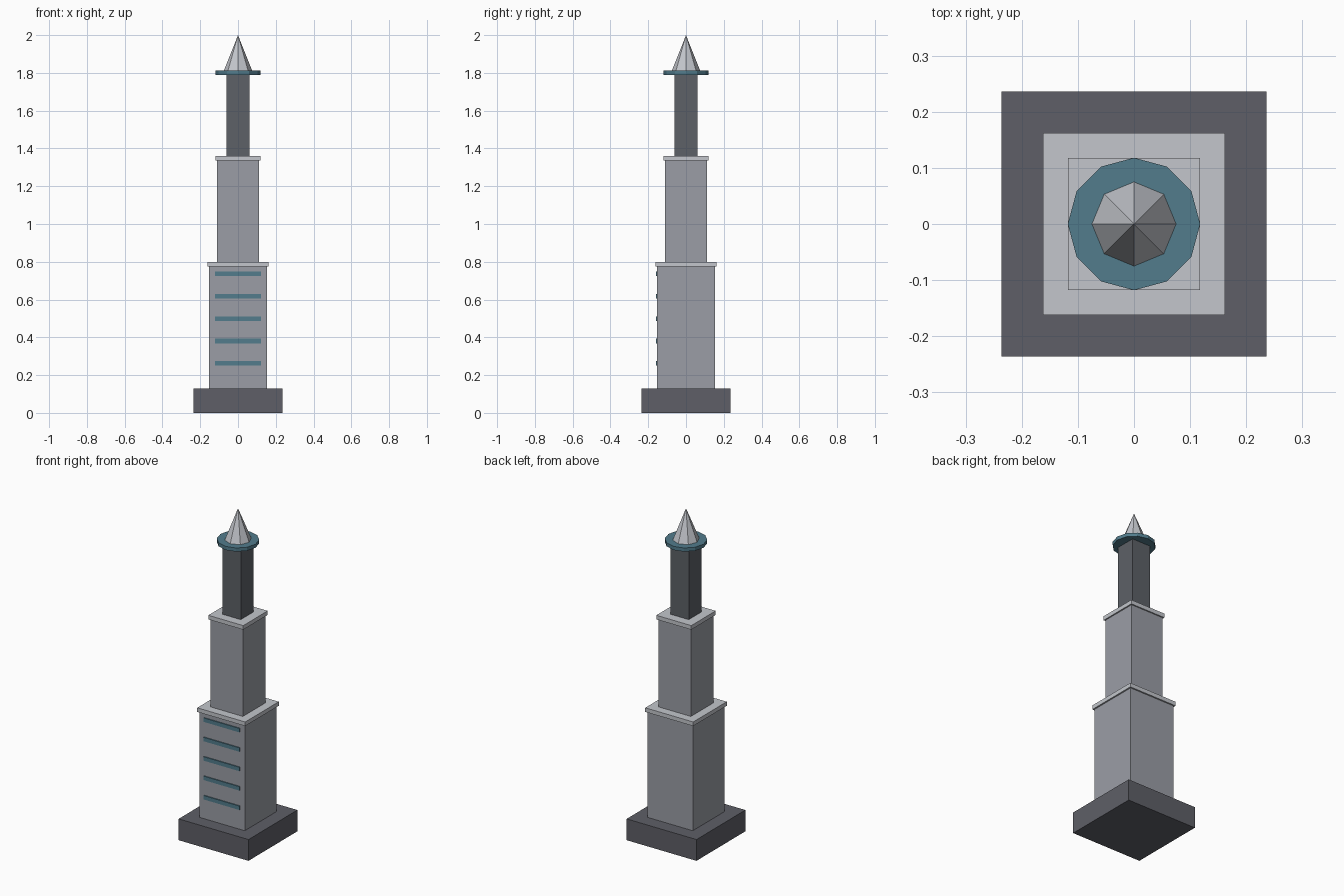
import bpy
from math import pi

if "Cube" in bpy.data.objects:
    bpy.data.objects.remove(bpy.data.objects["Cube"], do_unlink=True)


def material(name, hex_code):
    """One flat colour, converted from display hex to linear."""
    rgb = [int(hex_code[i:i + 2], 16) / 255 for i in (0, 2, 4)]
    colour = [c / 12.92 if c < 0.04 else ((c + 0.055) / 1.055) ** 2.4 for c in rgb] + [1]
    mat = bpy.data.materials.new(name)
    mat.use_nodes = True
    mat.diffuse_color = colour
    mat.node_tree.nodes["Principled BSDF"].inputs["Base Color"].default_value = colour
    return mat


charcoal = material("charcoal stone", "5e5f67")
slate = material("slate shaft", "5d6167")
grey = material("grey wall", "9b9ea6")
pale = material("pale trim", "c3c6cc")
teal = material("teal glass", "527c8c")


def finish(name, mat):
    obj = bpy.context.object
    obj.name = obj.data.name = name
    obj.data.materials.append(mat)
    return obj


def box(name, mat, half_x, half_y, bottom, top, y=0):
    bpy.ops.mesh.primitive_cube_add(size=2, location=(0, y, (bottom + top) / 2))
    bpy.context.object.scale = (half_x, half_y, (top - bottom) / 2)
    bpy.ops.object.transform_apply(location=False, rotation=False, scale=True)
    return finish(name, mat)


def tapered(name, mat, sides, radius, tip, bottom, top):
    bpy.ops.mesh.primitive_cone_add(vertices=sides, radius1=radius, radius2=tip,
                                    depth=top - bottom, location=(0, 0, (bottom + top) / 2))
    return finish(name, mat)


# Stacked square tiers: name, colour, half width, top height
tiers = [
    ("plinth", charcoal, 0.236, 0.13),
    ("lower_tower", grey, 0.153, 0.775),
    ("lower_cornice", pale, 0.162, 0.8),
    ("middle_tower", grey, 0.11, 1.335),
    ("middle_cornice", pale, 0.118, 1.36),
    ("upper_shaft", slate, 0.062, 1.79),
]
bottom = 0
for name, mat, half, top in tiers:
    box(name, mat, half, half, bottom, top)
    bottom = top

# Observation ring and faceted spire
tapered("observation_ring", teal, 12, 0.118, 0.118, 1.79, 1.812)
tapered("spire", pale, 8, 0.075, 0, 1.812, 2)

# Window bands across the front of the lower tower
for i in range(5):
    z = 0.262 + i * 0.1185
    box(f"window_band_{i + 1}", teal, 0.121, 0.006, z - 0.012, z + 0.012, y=-0.153)
